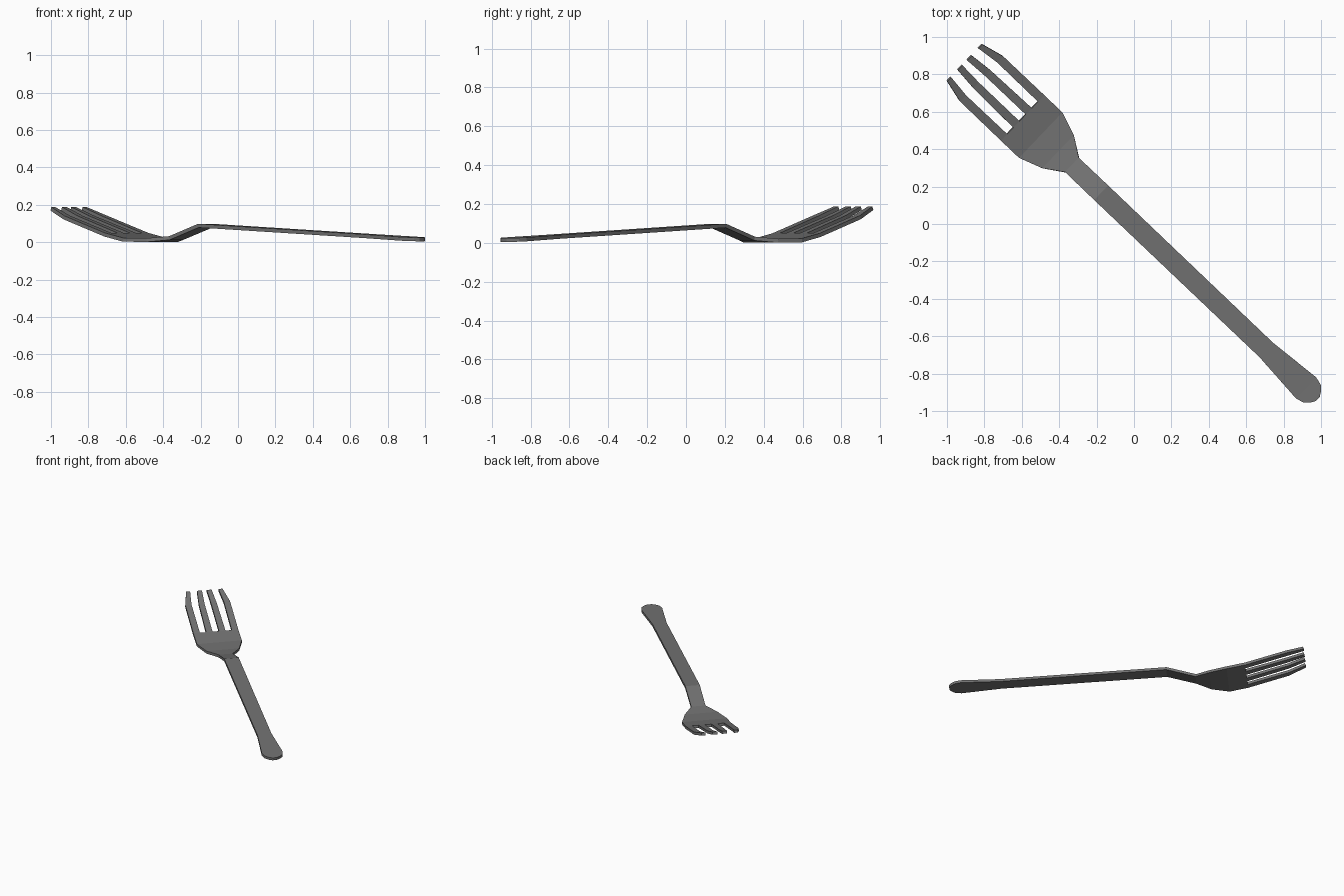
import bpy, bmesh, math
from mathutils import Matrix

if "Cube" in bpy.data.objects:
    bpy.data.objects.remove(bpy.data.objects["Cube"])

# slot edges as fractions of the half width (four tines across)
FRACS = [-1, -0.71, -0.43, -0.145, 0.145, 0.43, 0.71, 1]

# stations along the fork: (distance, half width, underside height)
BODY = [
    (-1.355, 0.016, 0.004), (-1.34, 0.042, 0.005), (-1.315, 0.066, 0.006), (-1.27, 0.078, 0.008),
    (-0.977, 0.053, 0.022), (0.24, 0.054, 0.078),              # handle
    (0.455, 0.053, 0.012), (0.56, 0.122, 0.001),               # neck
    (0.691, 0.168, 0.003), (0.827, 0.168, 0.030),              # head
]
# tine stations: (distance, height, half of the edge positions)
TINES = [
    (1.13, 0.122, (0.024, 0.066, 0.121, 0.167)),
    (1.255, 0.169, (0.018, 0.054, 0.106, 0.136)),
]

bm = bmesh.new()
rows = [[bm.verts.new((u, w * f, z)) for f in FRACS] for u, w, z in BODY]
for u, z, half in TINES:
    vs = [-v for v in reversed(half)] + list(half)
    rows.append([bm.verts.new((u, v, z)) for v in vs])

# skin the stations, leaving the slots open between the tines
for i in range(len(rows) - 1):
    step = 1 if i < len(BODY) - 1 else 2
    for j in range(0, 7, step):
        a, b = rows[i], rows[i + 1]
        bm.faces.new((a[j], b[j], b[j + 1], a[j + 1]))
bmesh.ops.recalc_face_normals(bm, faces=bm.faces)
bm.faces.ensure_lookup_table()
if bm.faces[0].normal.z < 0:
    bmesh.ops.reverse_faces(bm, faces=bm.faces)

# lay the fork diagonally
bm.transform(Matrix.Rotation(math.radians(136.4), 4, 'Z'))
mesh = bpy.data.meshes.new("fork")
bm.to_mesh(mesh)
bm.free()
fork = bpy.data.objects.new("fork", mesh)
bpy.context.collection.objects.link(fork)

# sheet thickness, grown upward
solid = fork.modifiers.new("thickness", 'SOLIDIFY')
solid.thickness = 0.02
solid.offset = 1
solid.use_even_offset = True

# dark steel
steel = bpy.data.materials.new("dark_steel")
steel.diffuse_color = (0.17, 0.17, 0.17, 1)
steel.use_nodes = True
steel.node_tree.nodes["Principled BSDF"].inputs["Base Color"].default_value = steel.diffuse_color
mesh.materials.append(steel)
